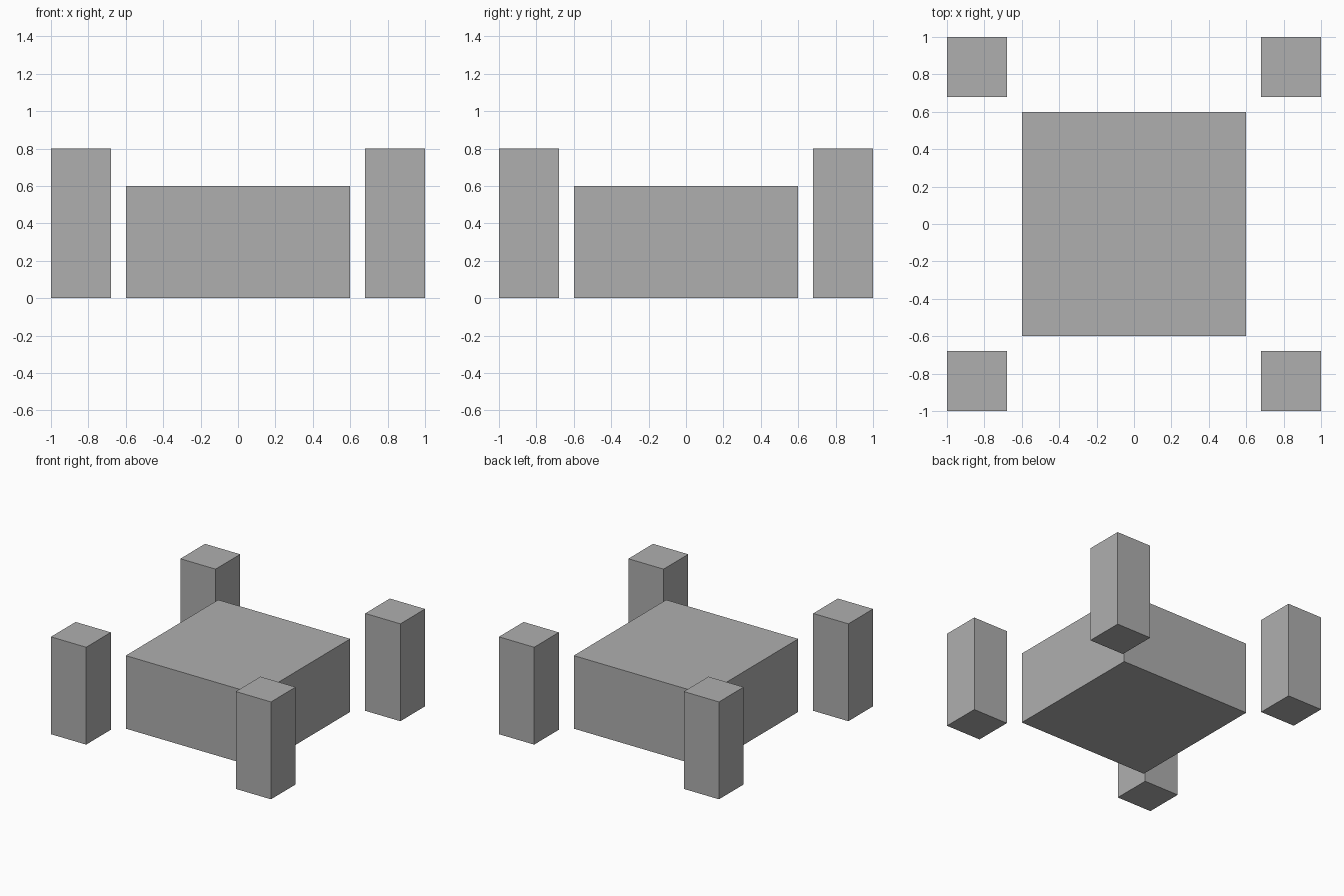
import bpy
import bmesh

cube = bpy.data.objects.get("Cube")
if cube:
    bpy.data.objects.remove(cube, do_unlink=True)

# Single stone colour
stone = bpy.data.materials.new("grey_stone")
stone.use_nodes = True
colour = (0.43, 0.43, 0.43, 1)
stone.diffuse_color = colour
stone.node_tree.nodes["Principled BSDF"].inputs["Base Color"].default_value = colour


def block(name, x, y, width, height):
    """Square block standing on the ground."""
    mesh = bpy.data.meshes.new(name)
    bm = bmesh.new()
    bmesh.ops.create_cube(bm, size=1)
    bmesh.ops.scale(bm, vec=(width, width, height), verts=bm.verts)
    bmesh.ops.translate(bm, vec=(0, 0, height / 2), verts=bm.verts)
    bm.to_mesh(mesh)
    bm.free()
    mesh.materials.append(stone)
    obj = bpy.data.objects.new(name, mesh)
    obj.location = (x, y, 0)
    bpy.context.collection.objects.link(obj)
    return obj


# Low central block
block("central_block", 0, 0, 1.2, 0.6)

# Four taller corner pillars
for side, sx in (("left", 1), ("right", -1)):
    for end, sy in (("front", -1), ("back", 1)):
        block(f"{end}_{side}_pillar", sx * 0.84, sy * 0.84, 0.32, 0.8)
